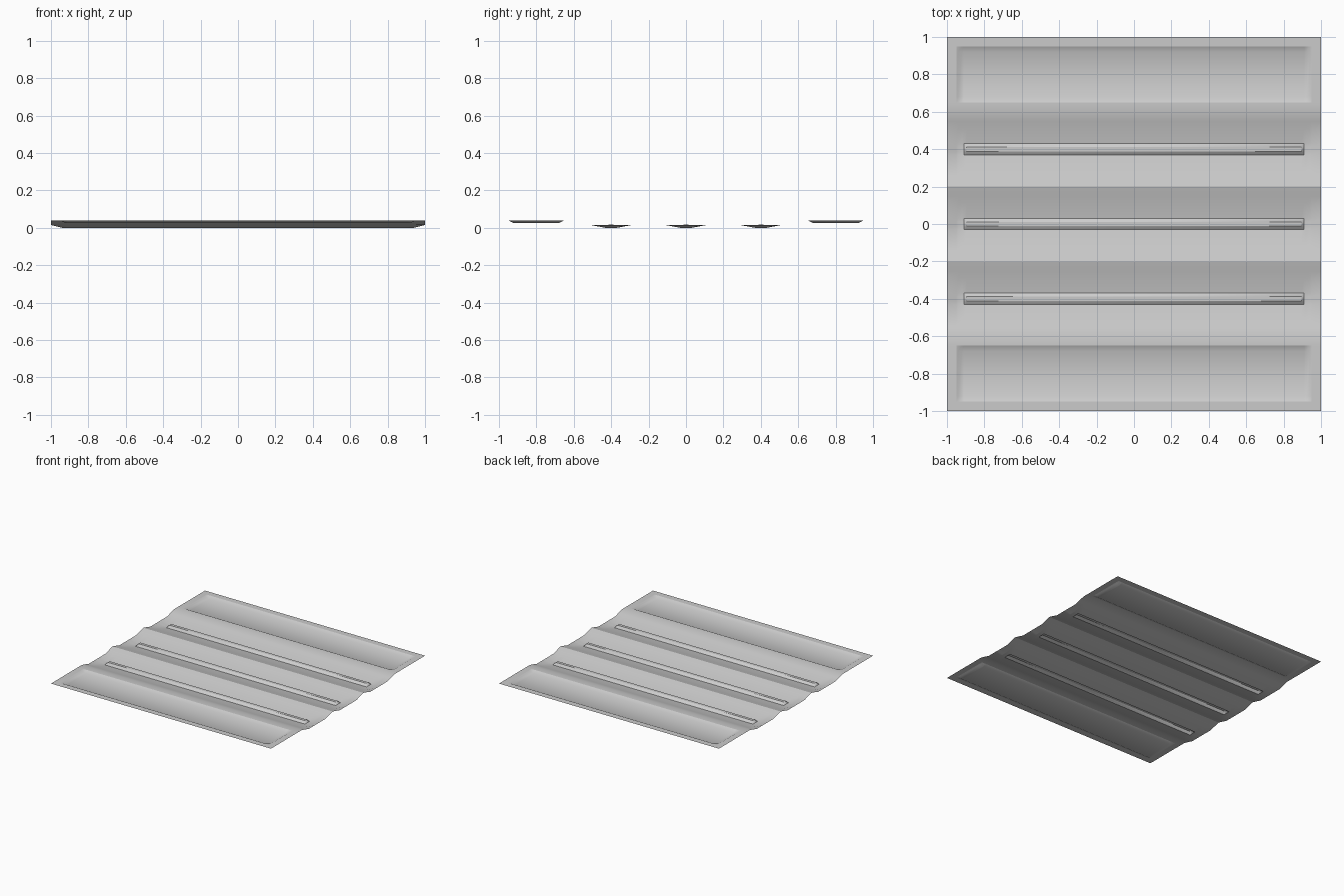
import bpy
import bmesh

cube = bpy.data.objects.get("Cube")
if cube:
    bpy.data.objects.remove(cube)

RIM_Z = 0.04        # height of the sheet's flat rim and crests
EDGE_Z = 0.015      # valley height at the two open ends
PITCH = 0.4         # spacing of the valleys
VALLEY = [(0, 0), (0.03, 0), (0.11, EDGE_Z), (0.15, 0.027), (0.2, RIM_Z)]


def valley_height(d):
    """Height of the valley section at distance d from its centre line."""
    for (d0, z0), (d1, z1) in zip(VALLEY, VALLEY[1:]):
        if d <= d1 + 1e-6:
            return z0 + (z1 - z0) * (d - d0) / (d1 - d0)
    return RIM_Z


def clamp(v):
    return max(0.0, min(1.0, v))


def height(x, y):
    x, ay = abs(x), abs(y)
    if ay > 0.6:
        # recessed end panels
        inside = min(0.95 - x, 0.15 - abs(ay - 0.8))
        return RIM_Z - 0.015 * clamp(inside / 0.03)
    # valleys, lifted towards the open ends
    d = abs(y - PITCH * round(y / PITCH)) if ay < 0.599 else 0.2
    z = valley_height(d)
    z += (max(z, EDGE_Z) - z) * clamp((x - 0.94) / 0.06)
    # raised rib along the valley floor
    return z + 0.018 * clamp(min((0.91 - x) / 0.015, (0.03 - d) / 0.018))


def mirrored(values):
    return sorted({round(s * v, 4) for v in values for s in (-1, 1)})


xs = mirrored([0.895, 0.91, 0.92, 0.94, 0.95, 1])
offsets = mirrored([0.012, 0.03, 0.11, 0.15, 0.2])
ys = sorted({round(c * PITCH + o, 4) for c in (-1, 0, 1) for o in offsets}
            | set(mirrored([0.65, 0.68, 0.92, 0.95, 1])))

# corrugated sheet
bm = bmesh.new()
rows = [[bm.verts.new((x, y, height(x, y))) for x in xs] for y in ys]
for low, high in zip(rows, rows[1:]):
    for i in range(len(xs) - 1):
        bm.faces.new((low[i], low[i + 1], high[i + 1], high[i]))
for face in bm.faces:
    face.smooth = True


def on_outline(edge, half_x, mid_y, half_y):
    """True if the edge lies on a rectangle's outline."""
    (ax, ay, _), (bx, by, _) = (v.co for v in edge.verts)
    mx, my = abs(ax + bx) / 2, abs((ay + by) / 2 - mid_y)
    along_x = abs(ay - by) < 1e-5
    if along_x:
        return abs(my - half_y) < 1e-4 and mx < half_x
    return abs(mx - half_x) < 1e-4 and my < half_y


# sharp crests, panel outlines and ribs
for edge in bm.edges:
    a, b = (v.co for v in edge.verts)
    crest = abs(abs(a.y) - 0.2) < 1e-4 and abs(abs(b.y) - 0.2) < 1e-4
    panel = any(on_outline(edge, 0.95, s * 0.8, 0.15) for s in (-1, 1))
    rib = any(on_outline(edge, hx, c * PITCH, hy) for c in (-1, 0, 1)
              for hx, hy in ((0.91, 0.03), (0.895, 0.012)))
    if crest or panel or rib:
        edge.smooth = False

mesh = bpy.data.meshes.new("corrugated_sheet")
bm.to_mesh(mesh)
bm.free()
sheet = bpy.data.objects.new("corrugated_sheet", mesh)
bpy.context.collection.objects.link(sheet)

# plain grey
grey = bpy.data.materials.new("light_grey")
grey.use_nodes = True
colour = (0.6, 0.6, 0.6, 1)
grey.diffuse_color = colour
grey.node_tree.nodes["Principled BSDF"].inputs["Base Color"].default_value = colour
mesh.materials.append(grey)
